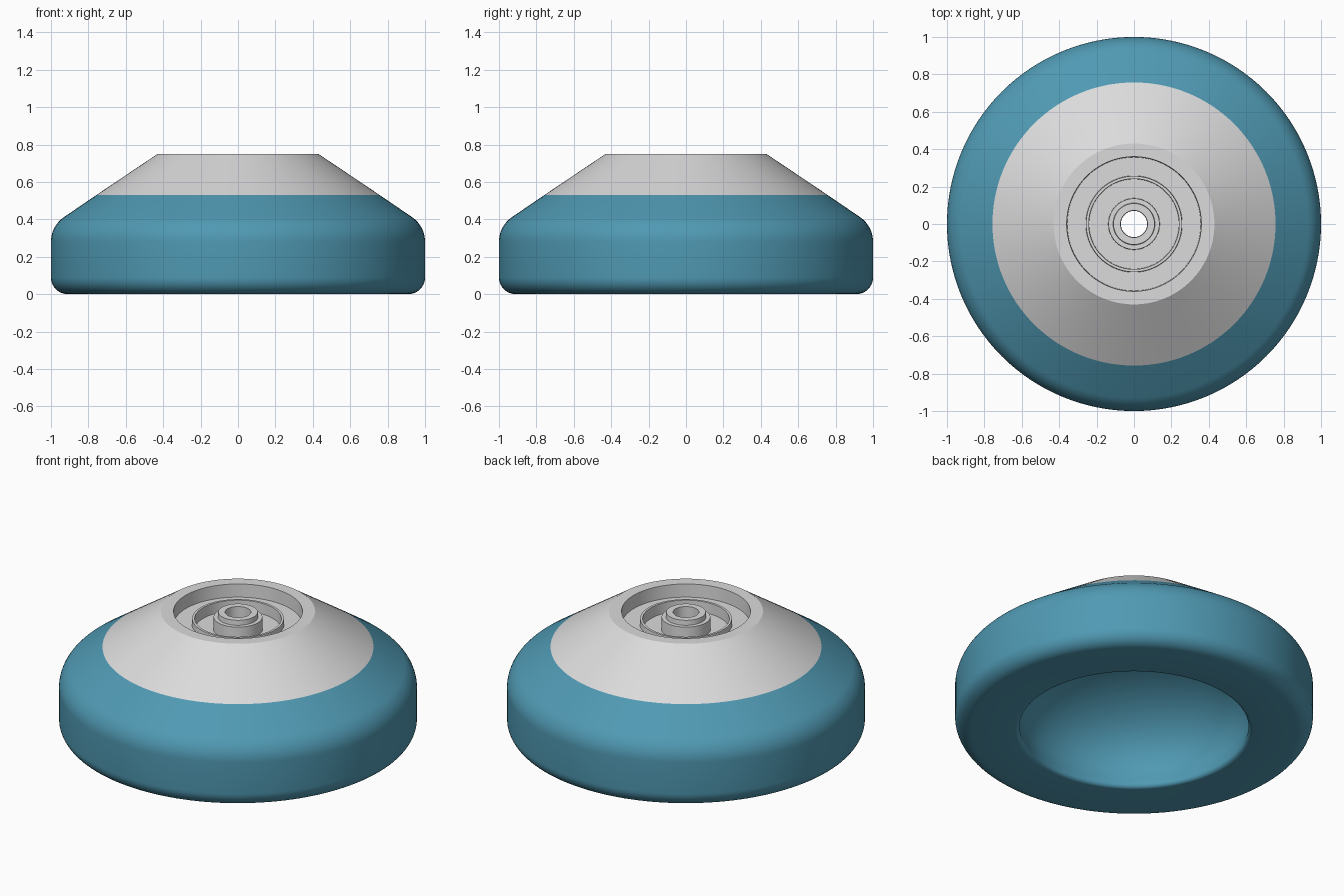
import bpy, bmesh, math

if "Cube" in bpy.data.objects:
    bpy.data.objects.remove(bpy.data.objects["Cube"])

SEGMENTS = 128


def material(name, rgb):
    m = bpy.data.materials.new(name)
    m.diffuse_color = (*rgb, 1.0)
    m.use_nodes = True
    m.node_tree.nodes["Principled BSDF"].inputs["Base Color"].default_value = m.diffuse_color
    return m


def arc(cr, cz, rr, rz, a0, a1, n):
    """Points on an elliptical arc in the (radius, height) plane, degrees."""
    pts = []
    for i in range(n + 1):
        a = math.radians(a0 + (a1 - a0) * i / n)
        pts.append((cr + rr * math.cos(a), cz + rz * math.sin(a)))
    return pts


def lathe(name, profile, mat):
    """Revolve a profile around z; the outside lies right of its direction."""
    bm = bmesh.new()
    rings = []
    for r, z in profile:
        rings.append([bm.verts.new((r * math.cos(t), r * math.sin(t), z))
                      for t in (2 * math.pi * j / SEGMENTS for j in range(SEGMENTS))])
    for a, b in zip(rings, rings[1:]):
        for j in range(SEGMENTS):
            k = (j + 1) % SEGMENTS
            bm.faces.new((a[j], a[k], b[k], b[j]))
    me = bpy.data.meshes.new(name)
    bm.to_mesh(me)
    bm.free()
    me.materials.append(mat)
    ob = bpy.data.objects.new(name, me)
    bpy.context.collection.objects.link(ob)
    bpy.ops.object.select_all(action='DESELECT')
    bpy.context.view_layer.objects.active = ob
    ob.select_set(True)
    bpy.ops.object.shade_smooth_by_angle(angle=math.radians(30))
    return ob


teal = material("teal", (0.08, 0.32, 0.45))
grey = material("light_grey", (0.71, 0.71, 0.72))

# Teal body: hollow dome, inner lip, flat underside, rounded rim, lower cone
body = [(0.07, 0.53)]
body += arc(0, 0.11, 0.655, 0.42, 82, 0, 24)
body += [(0.645, 0.05)]
body += arc(0.665, 0.025, 0.025, 0.025, 180, 270, 6)
body += arc(0.91, 0.09, 0.09, 0.09, -90, 0, 10)
body += arc(0.84, 0.28, 0.16, 0.16, 0, 56.3, 10)
body += [(0.757, 0.53)]
lathe("rim_body", body, teal)

# Grey hub: upper cone, flat top, recess, raised ring, stepped centre post, bore
hub = [
    (0.757, 0.53), (0.43, 0.75), (0.36, 0.75),
    (0.357, 0.67), (0.258, 0.67),
    (0.256, 0.705), (0.242, 0.705),
    (0.240, 0.64), (0.138, 0.64),
    (0.136, 0.715), (0.112, 0.715),
    (0.110, 0.745), (0.072, 0.745),
    (0.070, 0.53),
]
lathe("hub", hub, grey)
